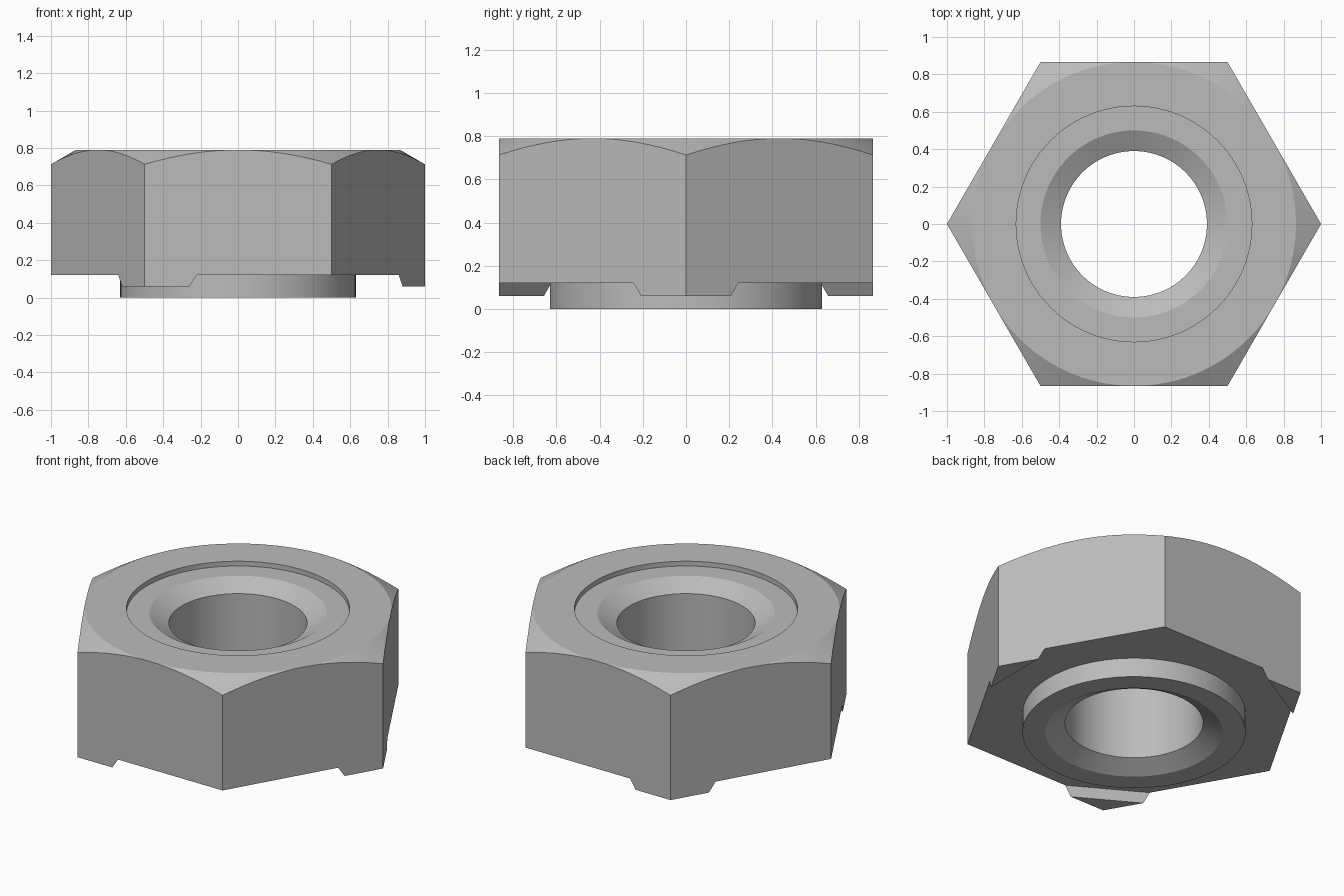
import bpy
import bmesh
import math

cube = bpy.data.objects.get("Cube")
if cube:
    bpy.data.objects.remove(cube, do_unlink=True)

# Main sizes
SEGMENTS = 96
FLAT = math.sqrt(3) / 2      # centre to flat; corners lie at radius 1
HOLE, SINK, COLLAR = 0.39, 0.5, 0.63
BASE, TOP, RECESS, BEVEL = 0.12, 0.79, 0.76, 0.06
FOOT_Z = 0.06

steel = bpy.data.materials.new("grey steel")
steel.use_nodes = True
colour = (0.5, 0.5, 0.5, 1)
steel.diffuse_color = colour
steel.node_tree.nodes["Principled BSDF"].inputs["Base Color"].default_value = colour


def finish(bm, name):
    """Turn a bmesh into a shaded object."""
    bmesh.ops.remove_doubles(bm, verts=bm.verts[:], dist=0.0001)
    bmesh.ops.recalc_face_normals(bm, faces=bm.faces[:])
    mesh = bpy.data.meshes.new(name)
    bm.to_mesh(mesh)
    bm.free()
    mesh.materials.append(steel)
    obj = bpy.data.objects.new(name, mesh)
    bpy.context.collection.objects.link(obj)
    bpy.ops.object.select_all(action='DESELECT')
    obj.select_set(True)
    bpy.context.view_layer.objects.active = obj
    bpy.ops.object.shade_smooth_by_angle(angle=math.radians(25))
    return obj


def section(angle):
    """Closed radius/height profile of the nut in one direction."""
    sector = math.pi / 3
    edge = FLAT / math.cos(angle % sector - sector / 2)
    corner_z = TOP - (edge - FLAT) * math.tan(math.radians(30))
    return [(HOLE, BEVEL), (SINK, 0), (COLLAR, 0), (COLLAR, BASE),
            (edge, BASE), (edge, corner_z), (FLAT, TOP), (COLLAR, TOP),
            (COLLAR, RECESS), (SINK, RECESS), (HOLE, RECESS - BEVEL)]


# Hexagonal body with collar, recess, bore and rounded-off corners
bm = bmesh.new()
rows = []
for i in range(SEGMENTS):
    a = math.tau * i / SEGMENTS
    rows.append([bm.verts.new((r * math.cos(a), r * math.sin(a), z))
                 for r, z in section(a)])
for i, row in enumerate(rows):
    following = rows[(i + 1) % SEGMENTS]
    for j in range(len(row)):
        k = (j + 1) % len(row)
        bm.faces.new((row[j], following[j], following[k], row[k]))
finish(bm, "nut_body")

# Welding feet under every other corner, open where they meet the body
for n in range(3):
    bm = bmesh.new()
    rings = []
    for length, z in ((0.24, FOOT_Z), (0.28, BASE)):
        x, y = 1 - length / 2, length * FLAT
        rings.append([bm.verts.new(p) for p in ((1, 0, z), (x, y, z), (x, -y, z))])
    low, high = rings
    bm.faces.new(reversed(low))
    for j in range(3):
        k = (j + 1) % 3
        bm.faces.new((low[j], low[k], high[k], high[j]))
    foot = finish(bm, f"welding_foot_{n + 1}")
    foot.rotation_euler.z = n * math.tau / 3
